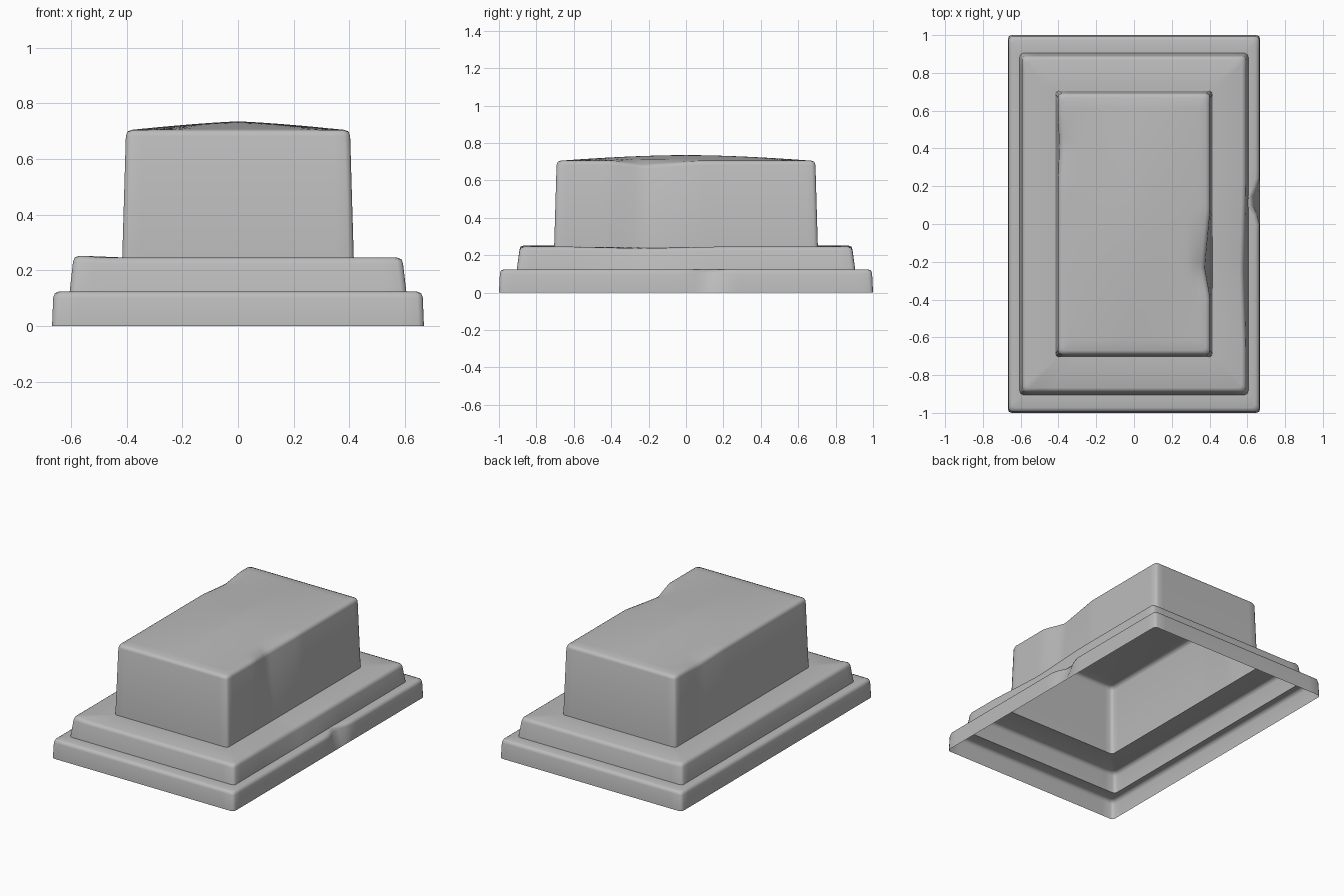
import bpy, bmesh, math

if "Cube" in bpy.data.objects:
    bpy.data.objects.remove(bpy.data.objects["Cube"], do_unlink=True)

# One flat stone grey
stone = bpy.data.materials.new("stone_grey")
stone.use_nodes = True
GREY = (0.5, 0.5, 0.5, 1)
stone.diffuse_color = GREY
stone.node_tree.nodes["Principled BSDF"].inputs["Base Color"].default_value = GREY


def rectangle_ring(hx, hy, r, nx=20, ny=40):
    """Rectangle outline with small rounded corners and evenly split sides."""
    pts = []
    sides = [((1, -1), (1, 1), ny), ((1, 1), (-1, 1), nx),
             ((-1, 1), (-1, -1), ny), ((-1, -1), (1, -1), nx)]
    for k, (a, b, n) in enumerate(sides):
        for i in range(n + 1):
            t = i / n
            ux, uy = (a[j] + (b[j] - a[j]) * t for j in (0, 1))
            if k % 2 == 0:
                pts.append((ux * hx, uy * (hy - r)))
            else:
                pts.append((ux * (hx - r), uy * hy))
        # middle of the rounded corner
        c = r * (1 - math.sqrt(0.5))
        pts.append((b[0] * (hx - c), b[1] * (hy - c)))
    return pts


def tent(y, centre, before, after):
    """Linear bump that is 1 at the centre and 0 at either end."""
    d = y - centre
    return max(0.0, 1 - (d / after if d > 0 else -d / before))


def weather(x, y, z):
    """Chips and dents worn into the edges."""
    if x > 0.62 and z < 0.14:                       # chip in the base
        x -= 0.05 * tent(y, 0.12, 0.1, 0.1) * z / 0.12
    if 0.56 < x < 0.62 and z > 0.2:                 # soft wear on the middle step
        w = tent(y, -0.25, 0.4, 0.45)
        x -= 0.012 * w
        z -= 0.01 * w
    if x < -0.54 and 0.2 < z < 0.3:
        z += 0.006
    if x > 0.3 and z > 0.3:                         # notch in the top block
        w = tent(y, -0.23, 0.16, 0.3)
        edge = min(1, (x - 0.3) / 0.09)
        x -= 0.03 * w * edge * min(1, z / 0.7) ** 2
        if z > 0.66:
            z -= 0.022 * w * edge
    if x < -0.3 and z > 0.66:                       # dip on the opposite edge
        w = tent(y, 0.42, 0.22, 0.16)
        x += 0.008 * w
        z -= 0.015 * w * min(1, (-x - 0.3) / 0.09)
    return x, y, z


def tier(b, l, w0, w1, z0, z1):
    """Sloping wall from (b, w0) to (l, w1) finished with a rounded rim."""
    return [(b, w0, z0), (l, w1, z1 - 0.022), (l - 0.006, w1 - 0.006, z1 - 0.006),
            (l - 0.022, w1 - 0.022, z1)]


# Stepped profile from the open bottom rim to the top block
profile = (tier(0.668, 0.664, 1.0, 0.995, 0, 0.124)
           + tier(0.605, 0.593, 0.905, 0.89, 0.122, 0.246)
           + tier(0.416, 0.403, 0.705, 0.692, 0.244, 0.705))
levels = [[(x, y, z) for x, y in rectangle_ring(hx, hy, 0.02)]
          for hx, hy, z in profile]

# Gently crowned roof in shrinking rings
RX, RY, RZ = profile[-1]
for k in range(1, 12):
    s = 1 - k / 12
    ring = rectangle_ring(RX * s, RY * s, 0.02 * s)
    levels.append([(x, y, RZ + 0.03 * (1 - abs(x / RX) ** 1.3) * (1 - abs(y / RY) ** 1.7))
                   for x, y in ring])

bm = bmesh.new()
rings = [[bm.verts.new(weather(*p)) for p in level] for level in levels]
count = len(rings[0])
for low, high in zip(rings, rings[1:]):
    for i in range(count):
        j = (i + 1) % count
        bm.faces.new((low[i], low[j], high[j], high[i]))
peak = bm.verts.new((0, 0, RZ + 0.03))
for i in range(count):
    bm.faces.new((rings[-1][i], rings[-1][(i + 1) % count], peak))
bm.normal_update()

mesh = bpy.data.meshes.new("stepped_plinth")
bm.to_mesh(mesh)
bm.free()
mesh.materials.append(stone)
plinth = bpy.data.objects.new("stepped_plinth", mesh)
bpy.context.collection.objects.link(plinth)
bpy.context.view_layer.objects.active = plinth
plinth.select_set(True)
bpy.ops.object.shade_smooth_by_angle(angle=math.radians(50))
